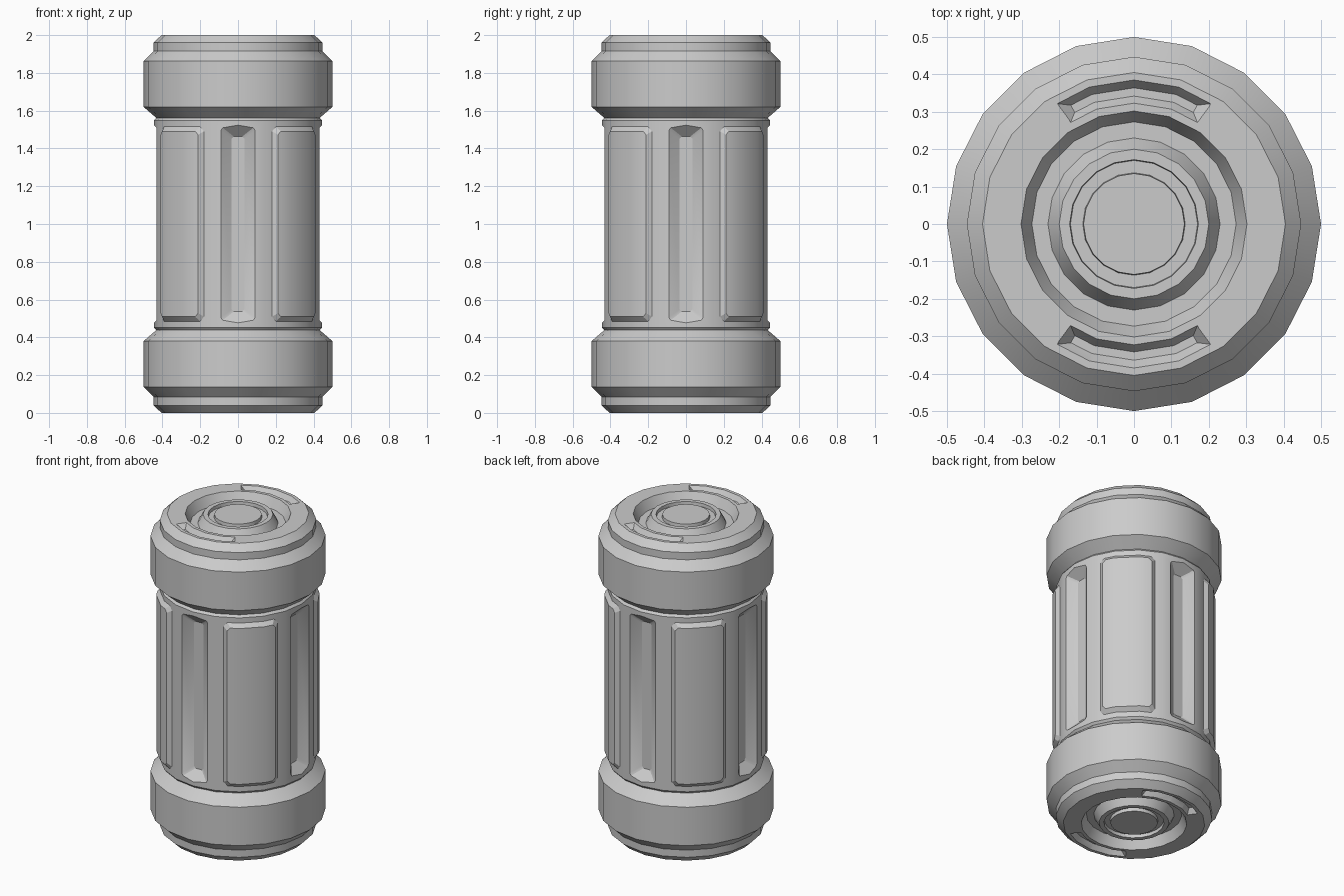
import bpy, bmesh
from math import sin, cos, pi, radians

if "Cube" in bpy.data.objects:
    bpy.data.objects.remove(bpy.data.objects["Cube"])

SIDES = 20
R = 0.445
STEP = 360 / SIDES


def finish(name, bm):
    bmesh.ops.recalc_face_normals(bm, faces=bm.faces)
    me = bpy.data.meshes.new(name)
    bm.to_mesh(me)
    bm.free()
    ob = bpy.data.objects.new(name, me)
    bpy.context.collection.objects.link(ob)
    return ob


def lathe(name, profile):
    """Spin a profile of (r, z); ends are closed with flat discs."""
    bm = bmesh.new()
    rings = [[bm.verts.new((r * cos(2 * pi * i / SIDES), r * sin(2 * pi * i / SIDES), z))
              for i in range(SIDES)] for r, z in profile]
    for a, b in zip(rings, rings[1:]):
        for i in range(SIDES):
            j = (i + 1) % SIDES
            bm.faces.new((a[i], a[j], b[j], b[i]))
    bm.faces.new(rings[0])
    bm.faces.new(rings[-1])
    return finish(name, bm)


def loft(name, low, high):
    """Solid between two outlines, each a list of (point, opposite point) columns."""
    bm = bmesh.new()
    loops = []
    for cols in (low, high):
        pts = [c[0] for c in cols] + [c[1] for c in reversed(cols)]
        vs = [bm.verts.new(p) for p in pts]
        n = len(vs)
        for i in range(n // 2 - 1):
            bm.faces.new((vs[i], vs[i + 1], vs[n - 2 - i], vs[n - 1 - i]))
        loops.append(vs)
    a, b = loops
    for i in range(len(a)):
        j = (i + 1) % len(a)
        bm.faces.new((a[i], a[j], b[j], b[i]))
    return finish(name, bm)


def polar(deg, r, z):
    """Point on the 20-sided prism of corner radius r."""
    k = r * cos(radians(STEP / 2)) / cos(radians(deg % STEP - STEP / 2))
    return (k * cos(radians(deg)), k * sin(radians(deg)), z)


def smooth(ob):
    bpy.ops.object.select_all(action='DESELECT')
    ob.select_set(True)
    bpy.context.view_layer.objects.active = ob
    bpy.ops.object.shade_smooth_by_angle(angle=radians(25))


# barrel with both collars and recessed end hubs
upper = [(R, 1.548), (0.433, 1.562), (0.5, 1.62), (0.5, 1.862), (0.447, 1.915),
         (0.447, 1.96), (0.405, 2.0), (0.302, 2.0), (0.273, 1.94), (0.23, 1.94),
         (0.2, 1.995), (0.172, 1.995), (0.17, 1.975), (0.137, 1.975), (0.135, 1.995)]
lower = [(r, 2 - z) for r, z in reversed(upper)]
barrel = lathe("barrel", lower + upper)

cutters = []

# flute cutters on the four main axes
for k in range(4):
    a = k * pi / 2

    def flute(depth, w, h, c):
        cols = [(-w, h - c), (-w + c, h), (w - c, h), (w, h - c)]
        return [tuple((depth * cos(a) - t * sin(a), depth * sin(a) + t * cos(a), 1 + s * z)
                      for s in (1, -1)) for t, z in cols]
    cutters.append(loft("flute_cutter", flute(0.39, 0.034, 0.463, 0.012),
                        flute(0.472, 0.148, 0.553, 0.012)))

# curved slot cutters on both end faces
for end in (1, -1):
    for mid in (90, 270):
        def slot(r_out, r_in, half, depth):
            return [(polar(mid + d, r_out, 1 + end * (1 - depth)),
                     polar(mid + d, r_in, 1 + end * (1 - depth)))
                    for d in (-half, -18, 0, 18, half)]
        cutters.append(loft("slot_cutter", slot(0.364, 0.342, 28, 0.03),
                            slot(0.406, 0.304, 36.5, -0.03)))

bpy.context.view_layer.objects.active = barrel
for c in cutters:
    c.hide_render = True
    m = barrel.modifiers.new("cut", 'BOOLEAN')
    m.operation = 'DIFFERENCE'
    m.solver = 'EXACT'
    m.object = c
    bpy.ops.object.modifier_apply(modifier=m.name)
for c in cutters:
    bpy.data.objects.remove(c)
smooth(barrel)

# raised grip panels on the diagonals
for k in range(4):
    mid = 45 + 90 * k

    def panel(r, a_side, a_corner, z_side, z_corner):
        cols = [(a_side, z_side), (a_corner, z_corner), (9, z_corner)]
        cols = [(-a, z) for a, z in cols] + cols[::-1]
        return [(polar(mid + a, r, 1 + z), polar(mid + a, r, 1 - z)) for a, z in cols]
    smooth(loft("grip_panel", panel(R - 0.001, 21, 18, 0.492, 0.516),
                panel(R + 0.022, 17.8, 15.5, 0.472, 0.491)))
